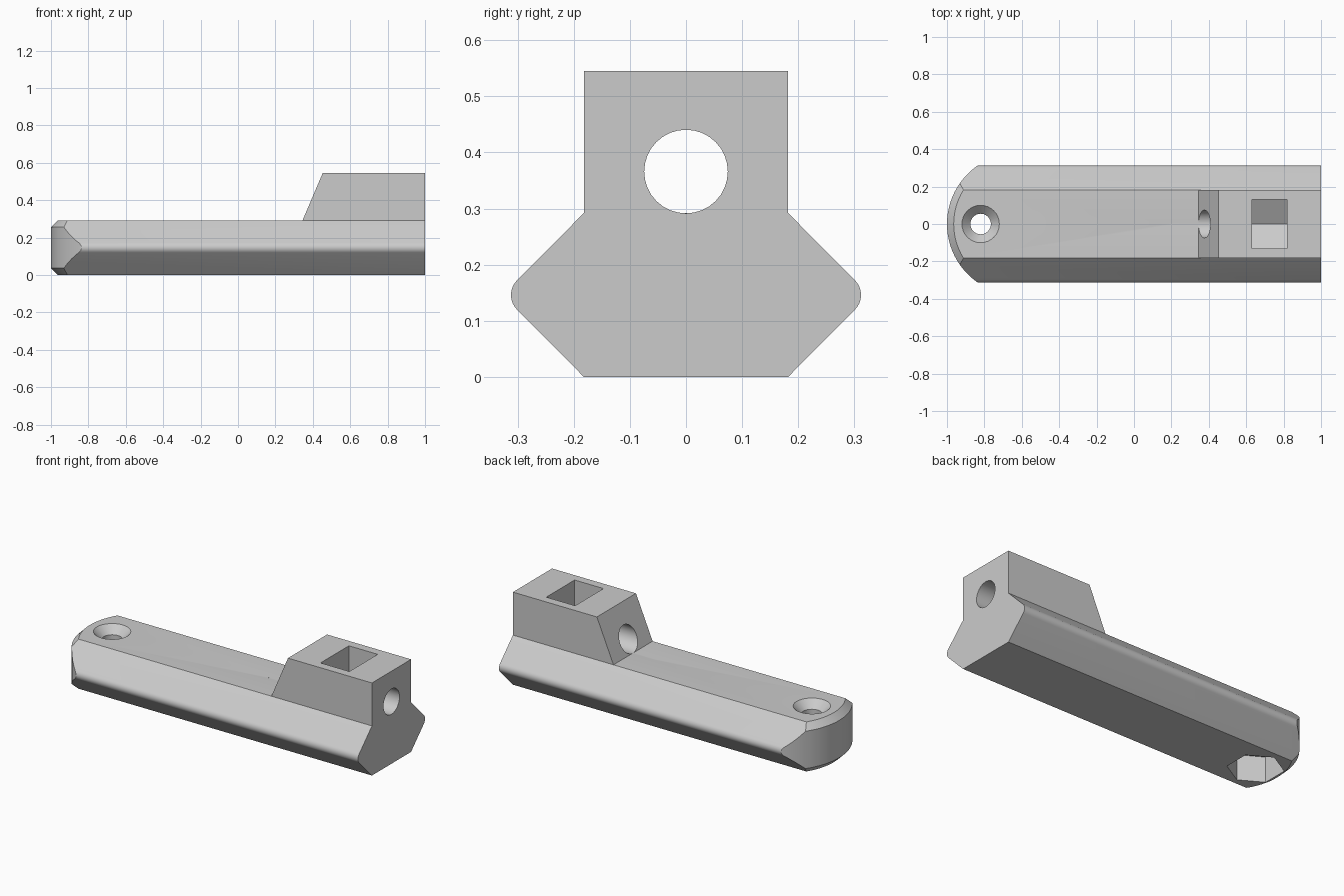
import bpy, bmesh, math

if "Cube" in bpy.data.objects:
    bpy.data.objects.remove(bpy.data.objects["Cube"])

grey = bpy.data.materials.new("plain grey")
grey.diffuse_color = (0.6, 0.6, 0.6, 1)
grey.use_nodes = True
grey.node_tree.nodes["Principled BSDF"].inputs["Base Color"].default_value = grey.diffuse_color


def loft(name, rings):
    """Closed solid through a list of equal-length point rings."""
    bm = bmesh.new()
    vs = [[bm.verts.new(p) for p in ring] for ring in rings]
    n = len(vs[0])
    for a, b in zip(vs, vs[1:]):
        for i in range(n):
            j = (i + 1) % n
            bm.faces.new((a[i], a[j], b[j], b[i]))
    bm.faces.new(vs[0])
    bm.faces.new(vs[-1])
    bmesh.ops.recalc_face_normals(bm, faces=bm.faces)
    me = bpy.data.meshes.new(name)
    bm.to_mesh(me)
    bm.free()
    ob = bpy.data.objects.new(name, me)
    bpy.context.collection.objects.link(ob)
    me.materials.append(grey)
    return ob


def circle(r, n, start=0):
    return [(r * math.cos(start + 2 * math.pi * i / n),
             r * math.sin(start + 2 * math.pi * i / n)) for i in range(n)]


def boolean(ob, cutter, op):
    m = ob.modifiers.new(cutter.name, 'BOOLEAN')
    m.operation, m.object, m.solver = op, cutter, 'EXACT'
    bpy.context.view_layer.objects.active = ob
    bpy.ops.object.modifier_apply(modifier=m.name)
    bpy.data.objects.remove(cutter)


# Bar cross-section: hexagonal with softly rounded side ridges
H, W, MID = 0.292, 0.182, 0.146
ridge = []
for i in range(9):
    a = math.radians(-45 + 90 * i / 8)
    ridge.append((0.275 + 0.037 * math.cos(a), MID + 0.037 * math.sin(a)))
half = [(W, 0)] + ridge + [(W, H)]
section = half + [(-y, z) for y, z in reversed(half)]
body = loft("holder_body", [[(x, y, z) for y, z in section] for x in (-1.2, 1)])

# Rounded, chamfered nose
def nose_ring(r, z):
    arc = [math.radians(90 + 180 * i / 40) for i in range(41)]
    pts = [(-0.62 + r * math.cos(a), r * math.sin(a), z) for a in arc]
    return pts + [(1.1, -r, z), (1.1, r, z)]

C = 0.036
nose = loft("nose_shape", [nose_ring(0.38 - C - 0.05, -0.05), nose_ring(0.38, C),
                           nose_ring(0.38, H - C), nose_ring(0.38 - C - 0.05, H + 0.05)])
boolean(body, nose, 'INTERSECT')

# Raised clamp block with sloped front
side = [(0.30, 0.2), (0.345, H), (0.453, 0.545), (1, 0.545), (1, 0.2)]
block = loft("clamp_block", [[(x, y, z) for x, z in side] for y in (-W, W)])
boolean(body, block, 'UNION')

# Lengthwise bolt hole
AX = 0.366
bore = loft("bolt_hole", [[(x, y, AX + z) for y, z in circle(0.0745, 32)]
                          for x in (0.2, 1.1)])
boolean(body, bore, 'DIFFERENCE')

# Nut slot with pointed floor
k = 0.132
slot = [(-k, 0.7), (-k, AX - k / math.sqrt(3)), (0, AX - 2 * k / math.sqrt(3)),
        (k, AX - k / math.sqrt(3)), (k, 0.7)]
pocket = loft("nut_slot", [[(x, y, z) for y, z in slot] for x in (0.63, 0.818)])
boolean(body, pocket, 'DIFFERENCE')

# Countersunk screw hole and hexagonal nut recess underneath
SX = -0.82
screw = loft("screw_hole", [[(SX + x, y, z) for x, y in circle(r, 32)]
                            for r, z in ((0.055, -0.1), (0.055, H - 0.045),
                                         (0.12, H + 0.02))])
boolean(body, screw, 'DIFFERENCE')
trap = loft("nut_recess", [[(SX + x, y, z) for x, y in circle(0.15, 6, math.pi / 6)]
                           for z in (-0.1, 0.15)])
boolean(body, trap, 'DIFFERENCE')

# Smooth the rounded surfaces, keep edges crisp
bpy.ops.object.select_all(action='DESELECT')
body.select_set(True)
bpy.context.view_layer.objects.active = body
bpy.ops.object.shade_smooth_by_angle(angle=math.radians(25))
